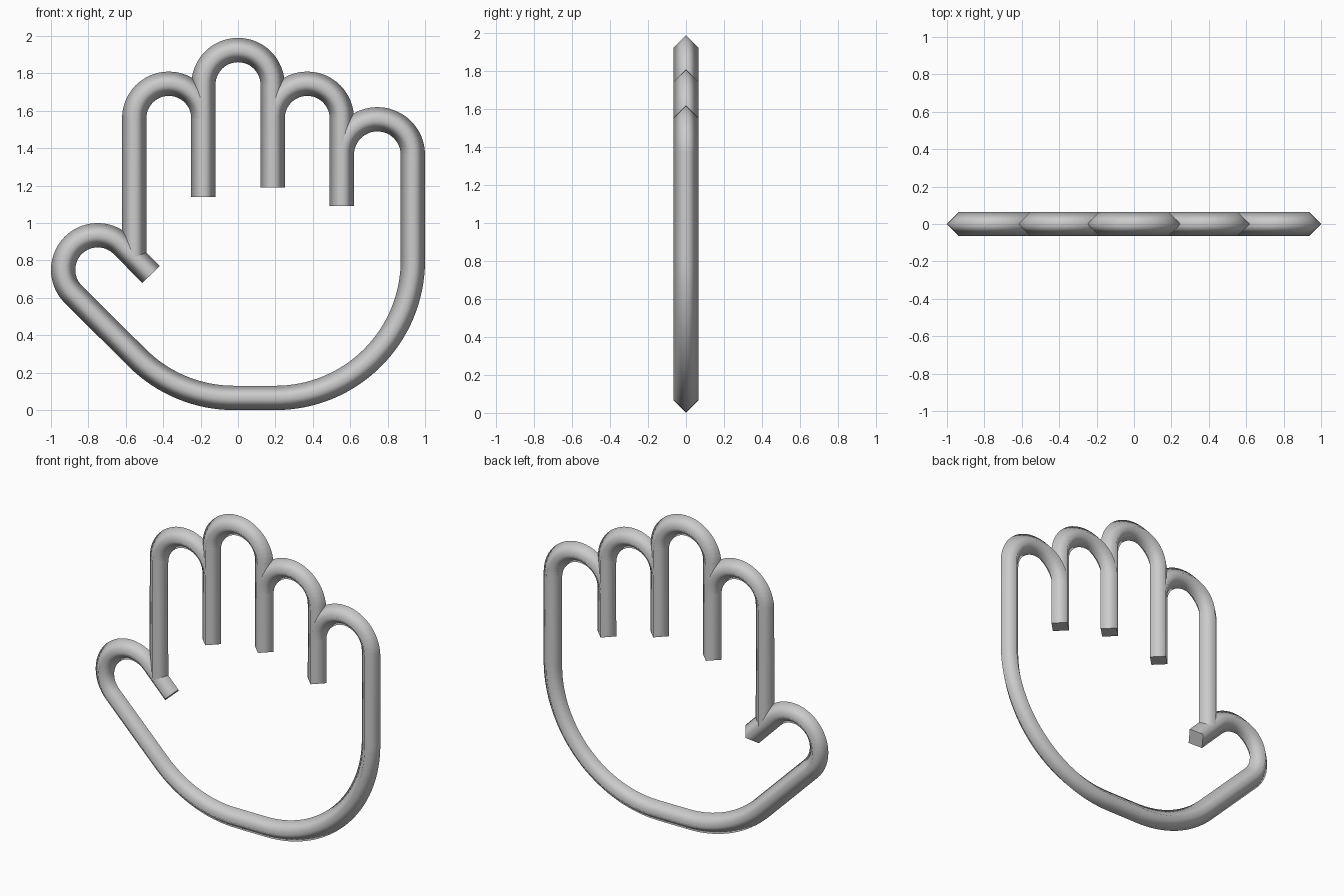
import bpy, bmesh, math
from mathutils import Vector

if "Cube" in bpy.data.objects:
    bpy.data.objects.remove(bpy.data.objects["Cube"])

R = 0.065  # tube radius (square section standing on its corner)

mat = bpy.data.materials.new("light grey")
mat.diffuse_color = (0.6, 0.6, 0.6, 1)
mat.use_nodes = True
mat.node_tree.nodes["Principled BSDF"].inputs["Base Color"].default_value = mat.diffuse_color


def arc(cx, cz, r, a0, a1, n=24):
    """Points on an arc in the x-z plane, angles in degrees."""
    return [(cx + r * math.cos(math.radians(a0 + (a1 - a0) * i / n)),
             cz + r * math.sin(math.radians(a0 + (a1 - a0) * i / n)))
            for i in range(n + 1)]


def tube(name, path):
    """Sweep the four-sided section along a flat path."""
    pts = [Vector((x, 0, z)) for x, z in path]
    bm = bmesh.new()
    rings = []
    for i, p in enumerate(pts):
        a = (p - pts[i - 1]).normalized() if i else None
        b = (pts[i + 1] - p).normalized() if i < len(pts) - 1 else None
        t = ((a or b) + (b or a)).normalized()
        side, depth = Vector((-t.z, 0, t.x)) * R, Vector((0, R, 0))
        rings.append([bm.verts.new(p + o) for o in (side, depth, -side, -depth)])
    for r0, r1 in zip(rings, rings[1:]):
        for k in range(4):
            j = (k + 1) % 4
            bm.faces.new((r0[k], r0[j], r1[j], r1[k])).smooth = True
    # flat end caps with sharp rims
    for ring in (rings[0], rings[-1]):
        cap = bm.faces.new(ring)
        for e in cap.edges:
            e.smooth = False
    bmesh.ops.recalc_face_normals(bm, faces=bm.faces)
    me = bpy.data.meshes.new(name)
    bm.to_mesh(me)
    bm.free()
    me.materials.append(mat)
    ob = bpy.data.objects.new(name, me)
    bpy.context.collection.objects.link(ob)


# fingers: leg, rounded tip, leg
tube("index_finger", [(-0.555, 0.815)] + arc(-0.37, 1.56, 0.185, 180, 0))
tube("middle_finger", [(-0.185, 1.14)] + arc(0, 1.74, 0.185, 180, 0) + [(0.185, 1.19)])
tube("ring_finger", arc(0.37, 1.56, 0.185, 180, 0) + [(0.555, 1.09)])

# little finger, palm edge and thumb in one continuous run
tube("little_finger_palm_thumb",
     arc(0.745, 1.365, 0.19, 180, 0)
     + arc(0.2, 0.8, 0.735, 0, -90, 32)
     + arc(-0.02, 0.8, 0.735, -90, -135, 16)
     + arc(-0.75, 0.75, 0.185, 225, 45, 28)
     + [(-0.465, 0.725)])
